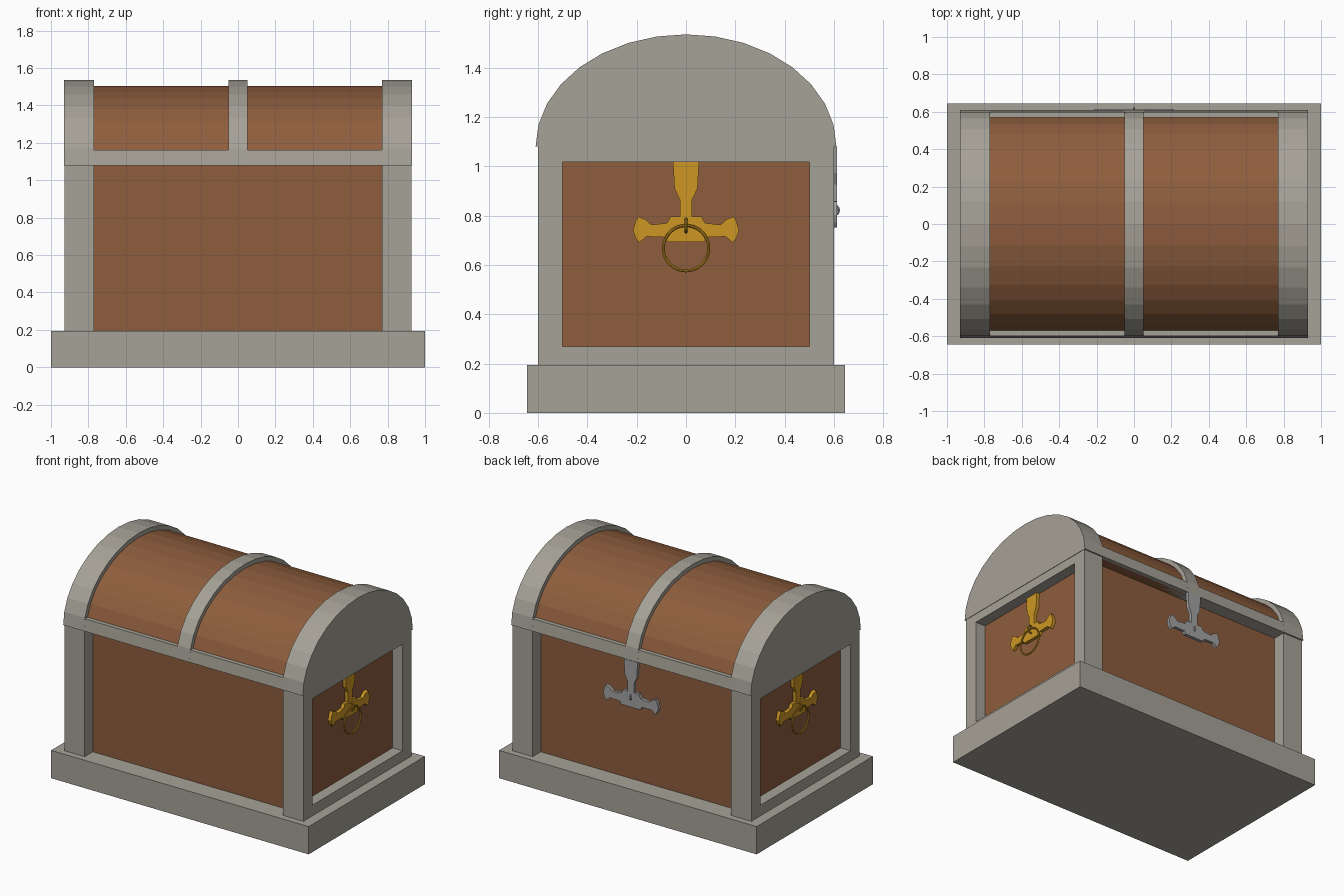
import bpy, math
from mathutils import Vector

cube = bpy.data.objects.get("Cube")
if cube:
    bpy.data.objects.remove(cube, do_unlink=True)


def material(name, color):
    m = bpy.data.materials.new(name)
    m.use_nodes = True
    m.diffuse_color = (*color, 1)
    m.node_tree.nodes["Principled BSDF"].inputs["Base Color"].default_value = (*color, 1)
    return m


STONE = material("stone grey", (0.38, 0.36, 0.31))
WOOD = material("brown wood", (0.27, 0.11, 0.047))
GOLD = material("gold", (0.61, 0.31, 0.017))
IRON = material("iron grey", (0.36, 0.36, 0.36))


def prism(name, outline, lo, hi, axis, mat):
    """Extrude a (horizontal, z) outline from lo to hi along the x or y axis."""
    n = len(outline)
    place = (lambda d, h, z: (d, h, z)) if axis == "x" else (lambda d, h, z: (h, d, z))
    verts = [place(d, h, z) for d in (lo, hi) for h, z in outline]
    faces = [tuple(range(n))[::-1], tuple(range(n, 2 * n))]
    faces += [(i, (i + 1) % n, n + (i + 1) % n, n + i) for i in range(n)]
    if axis == "y":
        faces = [f[::-1] for f in faces]
    mesh = bpy.data.meshes.new(name)
    mesh.from_pydata(verts, [], faces)
    mesh.materials.append(mat)
    obj = bpy.data.objects.new(name, mesh)
    bpy.context.collection.objects.link(obj)
    return obj


def box(name, x0, x1, y0, y1, z0, z1, mat):
    x0, x1 = sorted((x0, x1))
    return prism(name, [(y0, z0), (y1, z0), (y1, z1), (y0, z1)], x0, x1, "x", mat)


BASE_TOP, LID_Z = 0.195, 1.08


def arch(a, b, steps=16):
    return [(a * math.cos(math.pi * i / steps), LID_Z + b * math.sin(math.pi * i / steps))
            for i in range(steps + 1)]


# Base and wooden body
box("base", -1, 1, -0.645, 0.645, 0, BASE_TOP, STONE)
box("wooden_body", -0.85, 0.85, -0.51, 0.51, BASE_TOP, LID_Z, WOOD)

# Corner posts and end rails
for s, side in ((1, "left"), (-1, "right")):
    for t, end in ((1, "back"), (-1, "front")):
        y0, y1 = sorted((t * 0.5, t * 0.6))
        box(f"{end}_{side}_post", s * 0.77, s * 0.927, y0, y1, BASE_TOP, LID_Z, STONE)
    box(f"{side}_lower_rail", s * 0.84, s * 0.927, -0.5, 0.5, BASE_TOP, 0.27, STONE)
    box(f"{side}_upper_rail", s * 0.84, s * 0.927, -0.5, 0.5, 1.018, LID_Z, STONE)

# Domed lid with straps and rim
prism("wooden_lid", arch(0.58, 0.425), -0.8, 0.8, "x", WOOD)
for name, x0, x1 in (("right_lid_strap", -0.93, -0.77), ("middle_lid_strap", -0.05, 0.05),
                     ("left_lid_strap", 0.77, 0.93)):
    prism(name, arch(0.61, 0.455), x0, x1, "x", STONE)
prism("lid_rim", [(-0.609, LID_Z), (0.609, LID_Z), (0.599, 1.162), (-0.599, 1.162)],
      -0.78, 0.78, "x", STONE)

# Fitting outline: tapered strap over a crossbar with flared ends
half = [(0.053, 1.018), (0.047, 0.91), (0.025, 0.865), (0.025, 0.797), (0.062, 0.797),
        (0.077, 0.77), (0.14, 0.763), (0.165, 0.785), (0.195, 0.796), (0.205, 0.775),
        (0.215, 0.74), (0.205, 0.71), (0.19, 0.69), (0.16, 0.715), (0.085, 0.712),
        (0.075, 0.692)]
fitting = [(-h, z) for h, z in half] + [(h, z) for h, z in reversed(half)]


def torus(name, location, major, minor, rotation, mat, segments=32):
    bpy.ops.mesh.primitive_torus_add(location=location, rotation=rotation, major_radius=major,
                                     minor_radius=minor, major_segments=segments,
                                     minor_segments=8)
    obj = bpy.context.object
    obj.name = name
    obj.data.materials.append(mat)
    return obj


# End handles with hanging rings
for s, side in ((1, "left"), (-1, "right")):
    lo, hi = sorted((s * 0.845, s * 0.873))
    prism(f"{side}_handle_plate", fitting, lo, hi, "x", GOLD)
    torus(f"{side}_handle_ring", (s * 0.888, 0, 0.668), 0.092, 0.006,
          (0, math.pi / 2, 0), GOLD)
    torus(f"{side}_handle_loop", (s * 0.876, 0, 0.76), 0.026, 0.006,
          (math.pi / 2, 0, 0), GOLD, 16)

# Back clasp, hanging from the lid rim
prism("clasp_plate", [(h, z + 0.062) for h, z in fitting], 0.59, 0.613, "y", IRON)
torus("clasp_loop", (0, 0.598, 0.822), 0.02, 0.006, (0, math.pi / 2, 0), IRON, 16)
